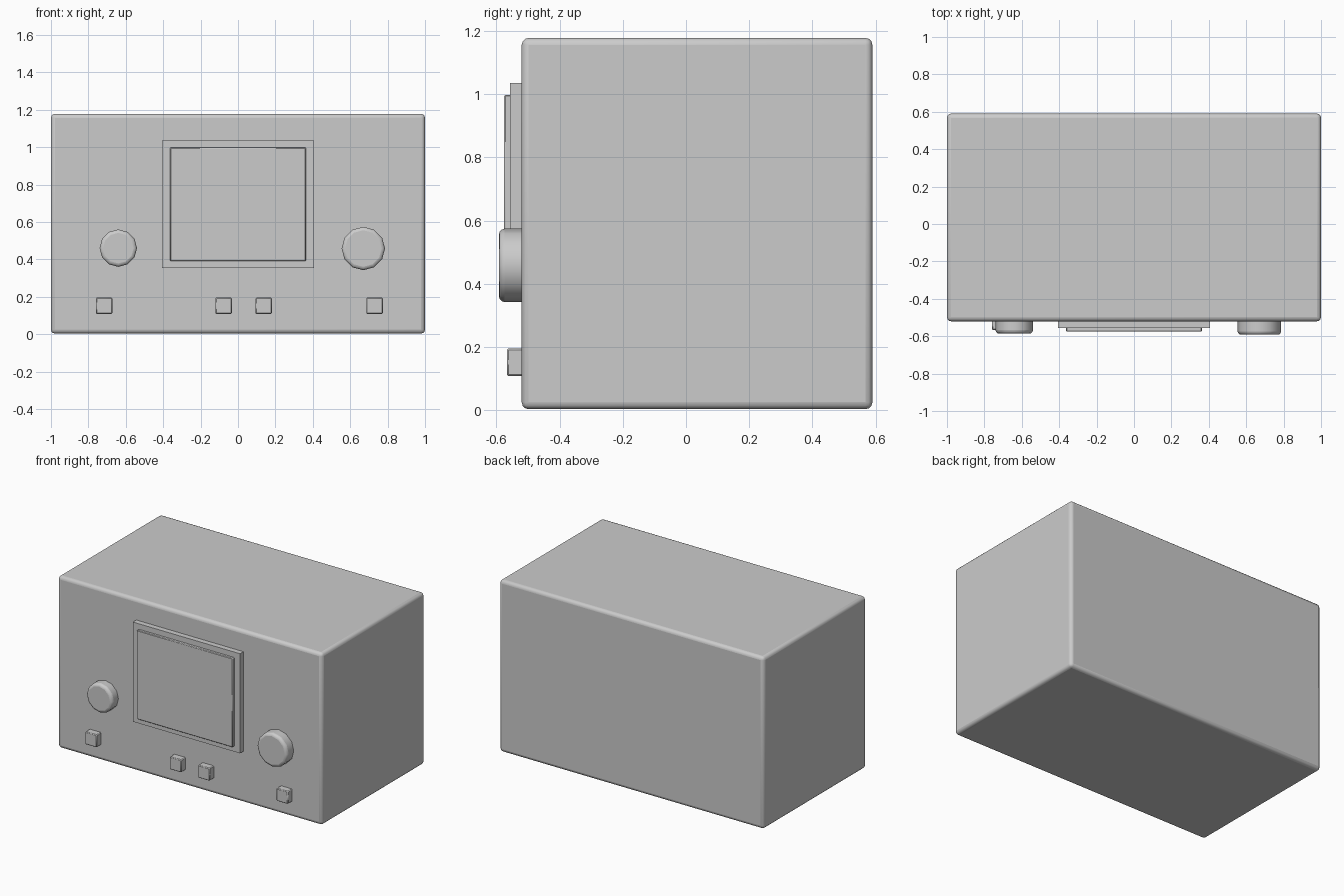
import bpy, math

if "Cube" in bpy.data.objects:
    bpy.data.objects.remove(bpy.data.objects["Cube"])

FRONT = -0.52  # y of the cabinet's front face


def finish(obj, name, bevel, segments=2):
    obj.name = name
    if bevel:
        mod = obj.modifiers.new("Bevel", "BEVEL")
        mod.width = bevel
        mod.segments = segments
        mod.limit_method = "ANGLE"
        mod.angle_limit = math.radians(40)
    bpy.ops.object.shade_smooth_by_angle(angle=math.radians(35))
    return obj


def box(name, x, y, z, bevel=0.0, segments=2):
    """Box from (min, max) ranges on each axis."""
    bpy.ops.mesh.primitive_cube_add(size=1, location=[(a + b) / 2 for a, b in (x, y, z)])
    obj = bpy.context.object
    obj.scale = [b - a for a, b in (x, y, z)]
    bpy.ops.object.transform_apply(location=False, rotation=False, scale=True)
    return finish(obj, name, bevel, segments)


def knob(name, x, z, radius, front):
    """Twelve-sided knob with a rounded rim, pointing to -y."""
    back = FRONT + 0.02
    bpy.ops.mesh.primitive_cylinder_add(
        vertices=12, radius=radius, depth=back - front,
        location=(x, (back + front) / 2, z), rotation=(math.pi / 2, 0, 0))
    return finish(bpy.context.object, name, 0.018, 3)


# Cabinet
box("cabinet", (-1, 1), (FRONT, 0.59), (0.003, 1.178), 0.022, 3)

# Screen frame and the raised screen panel
box("screen_frame", (-0.405, 0.405), (-0.557, FRONT + 0.02), (0.354, 1.035))
box("screen", (-0.363, 0.363), (-0.576, FRONT), (0.39, 0.998), 0.004, 1)

# Control knobs, the right one slightly larger
knob("left_knob", -0.64, 0.46, 0.1, -0.586)
knob("right_knob", 0.67, 0.458, 0.116, -0.592)

# Row of square buttons
for i, x in enumerate((-0.716, -0.077, 0.137, 0.73)):
    box(f"button_{i + 1}", (x - 0.044, x + 0.044), (-0.567, FRONT + 0.02),
        (0.108, 0.195), 0.005, 1)
